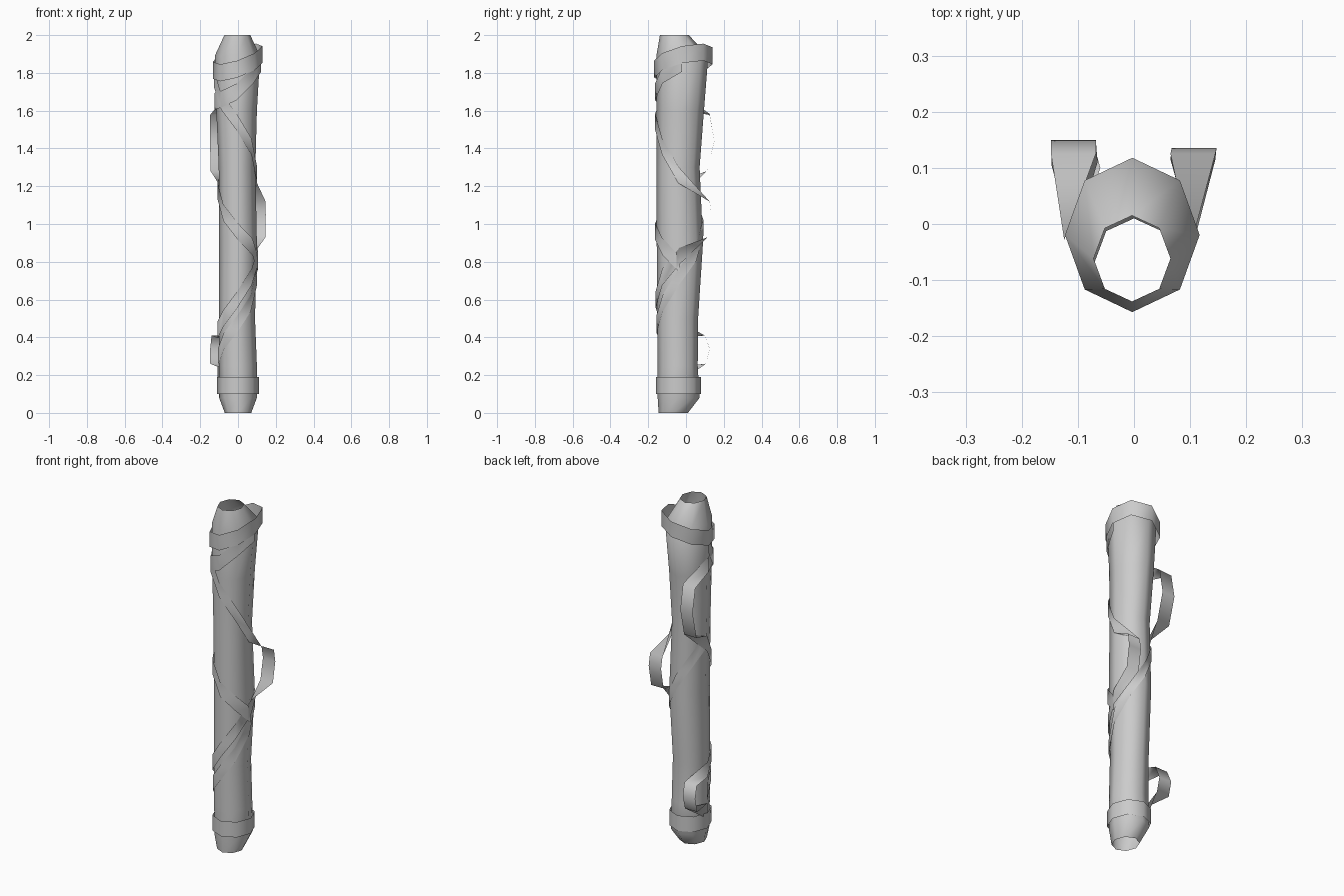
import bpy, math
from mathutils import Vector

if "Cube" in bpy.data.objects:
    bpy.data.objects.remove(bpy.data.objects["Cube"])

# log profile: z, x min, x max, y min, y max
RINGS = [(0, -.07, .07, -.145, .01), (.08, -.1, .1, -.15, .072), (.25, -.1, .1, -.15, .062),
         (.5, -.1, .09, -.152, .064), (.9, -.1, .1, -.155, .09), (1.3, -.102, .092, -.155, .072),
         (1.6, -.115, .1, -.155, .095), (1.89, -.123, .117, -.157, .118), (2, -.072, .065, -.138, .015)]


def section(z):
    z = min(max(z, 0), 2)
    for a, b in zip(RINGS, RINGS[1:]):
        if z <= b[0]:
            f = (z - a[0]) / (b[0] - a[0])
            return [p + (q - p) * f for p, q in zip(a[1:], b[1:])]


def on_log(deg, z, gap=0.0):
    x0, x1, y0, y1 = section(z)
    a = math.radians(deg)
    return Vector(((x0 + x1) / 2 + ((x1 - x0) / 2 + gap) * math.cos(a),
                   (y0 + y1) / 2 + ((y1 - y0) / 2 + gap) * math.sin(a), z))


def make(name, verts, faces):
    me = bpy.data.meshes.new(name)
    me.from_pydata(verts, [], faces)
    for p in me.polygons:
        p.use_smooth = True
    ob = bpy.data.objects.new(name, me)
    bpy.context.collection.objects.link(ob)
    return ob


def ribbon(name, path, width=.08, gap=.008):
    """Path items: (angle, z) hugs the log, (x, y, z) hangs free facing back."""
    pts = [Vector(p) if len(p) == 3 else on_log(p[0], p[1], gap) for p in path]
    verts = []
    for i, p in enumerate(pts):
        t = (pts[min(i + 1, len(pts) - 1)] - pts[max(i - 1, 0)]).normalized()
        free = len(path[i]) == 3
        n = Vector((0, 1, 0)) if free else Vector((p.x, p.y + .04, 0)).normalized()
        s = n.cross(t).normalized()
        if not free:      # hugging parts keep vertical edges
            s = Vector((0, 0, math.copysign(1.1, s.z)))
        verts += [p - s * width / 2, p + s * width / 2]
    return make(name, verts, [(2*i, 2*i+2, 2*i+3, 2*i+1) for i in range(len(pts) - 1)])


def band(name, zfun, height, gapfun):
    verts = []
    for k in range(8):
        z = zfun(k * 45)
        p = on_log(k * 45, min(z, 1.88), gapfun(k * 45))
        verts += [(p.x, p.y, z - height / 2), (p.x, p.y, z + height / 2)]
    make(name, verts, [(2*k, 2*k2, 2*k2+1, 2*k+1) for k in range(8) for k2 in [(k + 1) % 8]])


# open eight-sided log
verts = [on_log(k * 45, r[0]) for r in RINGS for k in range(8)]
make("log", verts, [(8*j+k, 8*j+(k+1) % 8, 8*j+8+(k+1) % 8, 8*j+8+k)
                    for j in range(len(RINGS) - 1) for k in range(8)])

# closed bands at both ends
band("bottom_band", lambda a: .145, .09, lambda a: .01)
band("top_band", lambda a: 1.855 + .055 * math.cos(math.radians(a - 40)), .09,
     lambda a: .012 + .012 * max(0, math.sin(math.radians(a))))

# ribbon swinging out on the right, then on the lower left
ribbon("long_ribbon", [(-180, 1.77), (-135, 1.65), (-90, 1.54), (-45, 1.41), (0, 1.26),
                       (.105, .125, 1.12), (.107, .135, 1.05), (.105, .115, .93), (0, .83),
                       (-45, .72), (-90, .6), (-135, .5), (-180, .44),
                       (-.1, .1, .41), (-.107, .125, .34), (-.107, .105, .26), (-180, .2)])

# ribbon swinging out on the upper left
ribbon("upper_ribbon", [(0, 1.85), (-45, 1.79), (-90, 1.7), (-135, 1.66), (-180, 1.65),
                        (-.108, .125, 1.58), (-.108, .15, 1.44), (-.105, .11, 1.28), (-180, 1.18),
                        (-135, 1.06), (-90, .96), (-45, .88), (0, .79)])

# ribbon crossing the back and winding down the front
ribbon("lower_ribbon", [(180, 1.2), (135, 1.11), (90, .98), (45, .85), (0, .72),
                        (-45, .58), (-90, .47), (-135, .38), (-180, .3)], gap=.005)
